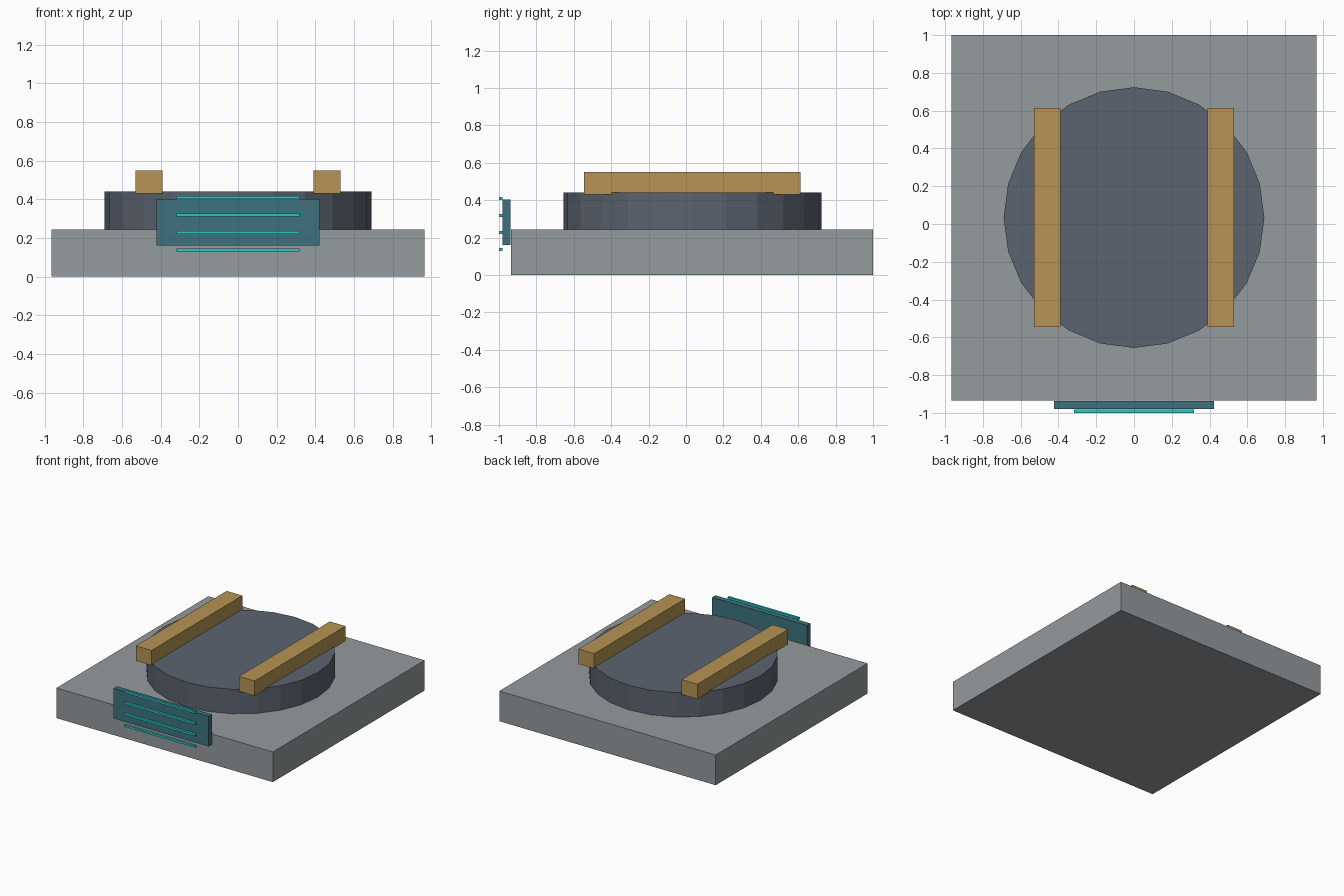
import bpy

cube = bpy.data.objects.get("Cube")
if cube:
    bpy.data.objects.remove(cube, do_unlink=True)


def material(name, rgb):
    mat = bpy.data.materials.new(name)
    mat.use_nodes = True
    color = (*rgb, 1)
    mat.diffuse_color = color
    mat.node_tree.nodes["Principled BSDF"].inputs["Base Color"].default_value = color
    return mat


def box(name, low, high, mat):
    center = [(a + b) / 2 for a, b in zip(low, high)]
    bpy.ops.mesh.primitive_cube_add(size=1, location=center)
    obj = bpy.context.object
    obj.name = name
    obj.scale = [b - a for a, b in zip(low, high)]
    bpy.ops.object.transform_apply(location=False, rotation=False, scale=True)
    obj.data.materials.append(mat)
    return obj


stone = material("light grey", (0.30, 0.325, 0.34))
slate = material("slate blue grey", (0.107, 0.127, 0.162))
brass = material("brass", (0.474, 0.296, 0.089))
teal = material("dark teal", (0.048, 0.171, 0.21))
cyan = material("bright cyan", (0.025, 0.56, 0.56))

# Square base slab
box("base_slab", (-0.965, -0.935, 0), (0.965, 1.0, 0.243), stone)

# Faceted round platform
bpy.ops.mesh.primitive_cylinder_add(
    vertices=24, radius=0.69, depth=0.2, location=(0, 0.034, 0.34))
platform = bpy.context.object
platform.name = "round_platform"
platform.data.materials.append(slate)

# Pair of rails on the platform
for side, x in (("left", 0.46), ("right", -0.46)):
    box(side + "_rail", (x - 0.07, -0.545, 0.43), (x + 0.07, 0.613, 0.55), brass)

# Front display panel with floating light strips
box("front_panel", (-0.423, -0.98, 0.16), (0.423, -0.938, 0.403), teal)
for i in range(4):
    z = 0.137 + i * 0.091
    box(f"light_strip_{i + 1}", (-0.317, -1.0, z - 0.008),
        (0.317, -0.982, z + 0.008), cyan)
